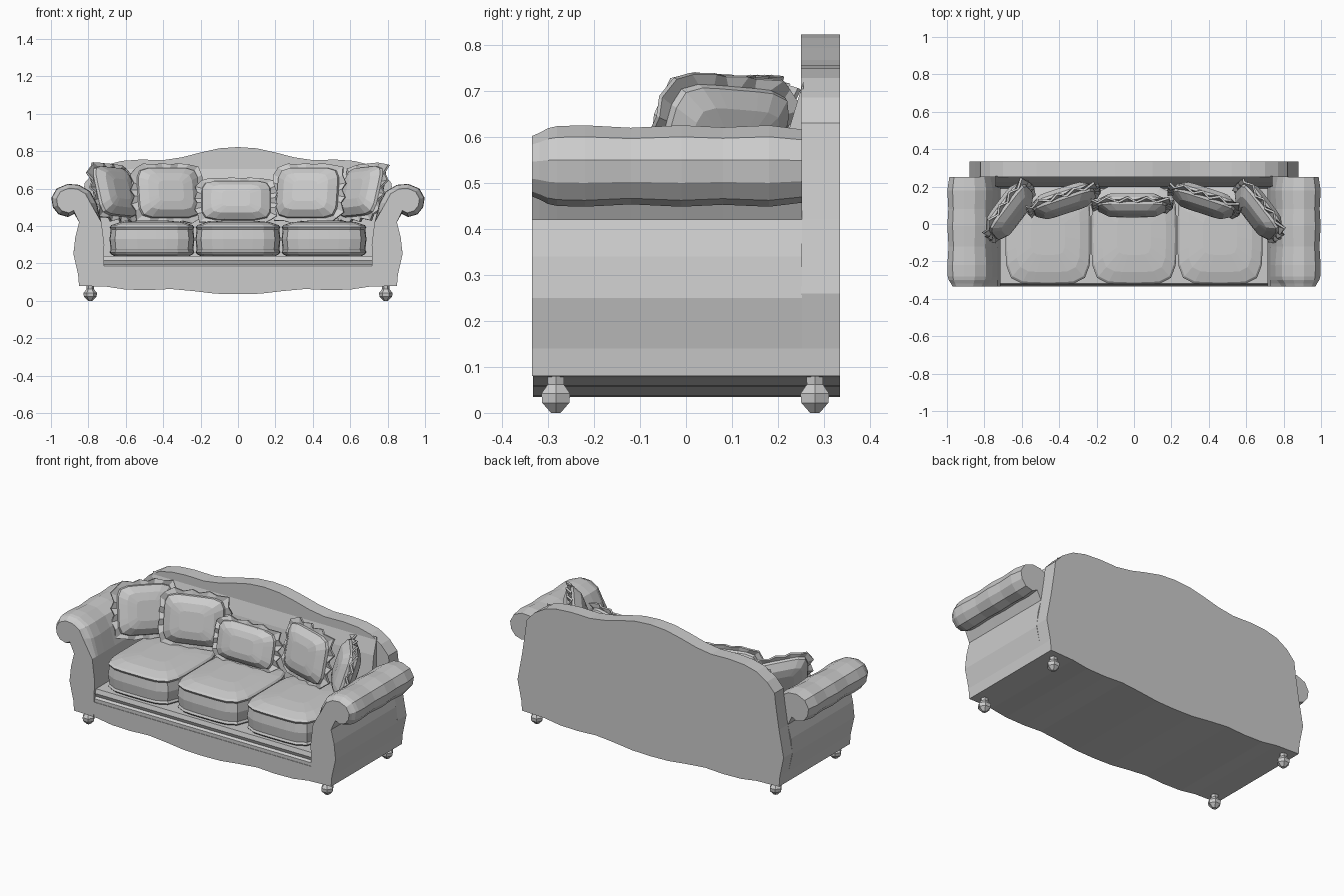
import bpy, bmesh, math
from mathutils import Matrix, Vector

if "Cube" in bpy.data.objects:
    bpy.data.objects.remove(bpy.data.objects["Cube"])


def loft(name, rings, matrix=None):
    """Skin a list of equal-length point rings and cap both ends."""
    bm = bmesh.new()
    vr = [[bm.verts.new(p) for p in ring] for ring in rings]
    n = len(vr[0])
    for a, b in zip(vr, vr[1:]):
        for i in range(n):
            j = (i + 1) % n
            bm.faces.new((a[i], a[j], b[j], b[i]))
    bm.faces.new(vr[0])
    bm.faces.new(vr[-1])
    bmesh.ops.recalc_face_normals(bm, faces=bm.faces)
    if matrix:
        bm.transform(matrix)
    me = bpy.data.meshes.new(name)
    bm.to_mesh(me)
    bm.free()
    ob = bpy.data.objects.new(name, me)
    bpy.context.collection.objects.link(ob)
    return ob


def prism(name, profile, y0, y1):
    return loft(name, [[(x, y, z) for x, z in profile] for y in (y0, y1)])


def mirrored(half):
    """Right half from the centre outwards -> full run from left to right."""
    return [(-x, z) for x, z in reversed(half) if x > 0] + half


def squircle(hw, hh, power, n=28):
    pts = []
    for i in range(n):
        a = 2 * math.pi * (i + 0.5) / n
        c, s = math.cos(a), math.sin(a)
        r = (abs(c) ** power + abs(s) ** power) ** (-1 / power)
        pts.append((hw * c * r, hh * s * r))
    return pts


# shared wavy lower edge
wave = mirrored([(0, .035), (.12, .038), (.24, .052), (.36, .063), (.48, .057),
                 (.6, .06), (.7, .075), (.85, .08)])

# base and front rail
prism("base", wave + [(.85, .165), (-.85, .165)], -.333, .26)
rail = [(-.33, .16), (-.33, .185), (-.318, .195), (-.326, .215), (-.318, .24), (.25, .24), (.25, .16)]
loft("front_rail", [[(x, y, z) for y, z in rail] for x in (-.74, .74)])

# camelback rear panel
crown = mirrored([(0, .822), (.1, .815), (.2, .793), (.3, .767), (.4, .752), (.52, .755),
                  (.62, .748), (.7, .728), (.77, .685), (.82, .63), (.83, .55),
                  (.85, .42), (.88, .26), (.855, .14)])
prism("back_panel", wave + crown[::-1], .25, .335)

# padded inner back, sloping forward
pad = [(.19, .24), (.2, .45), (.225, .62), (.255, .72), (.27, .24)]
loft("inner_back", [[(x, y, z) for y, z in pad] for x in (-.74, .74)])

# scrolled arms with bulging rolls
arm = [(.72, .08), (.85, .08), (.855, .14), (.88, .25), (.87, .34), (.85, .42),
       (.875, .465), (.91, .448), (.96, .462), (.99, .5), (.998, .55), (.97, .6),
       (.91, .625), (.85, .62), (.79, .585), (.755, .52), (.73, .42), (.715, .3)]
stations = [(-.335, .74), (-.318, .82), (-.3, .93), (-.28, .98), (-.22, 1.0), (-.12, .94),
            (-.01, 1.0), (.08, .95), (.18, 1.0), (.252, .9)]
for side, sx in (("left", -1), ("right", 1)):
    rings = []
    for y, s in stations:
        ring = []
        for x, z in arm:
            if z > .43:
                x, z = .89 + (x - .89) * s, .535 + (z - .535) * s
            ring.append((sx * x, y, z))
        rings.append(ring)
    loft(side + "_arm", rings)

# bun feet
for side, sx in (("left", -1), ("right", 1)):
    for end, y in (("front", -.283), ("back", .28)):
        rings = [[(sx * .79 + r * math.cos(k * math.pi / 3), y + r * math.sin(k * math.pi / 3), z)
                  for k in range(6)]
                 for z, r in ((0, .012), (.022, .034), (.042, .036), (.062, .02), (.09, .022))]
        loft(side + "_" + end + "_foot", rings)

# seat cushions with welted edges
levels = [(.238, .88), (.25, .97), (.26, 1.0), (.272, .975), (.33, 1.0), (.382, .975),
          (.394, 1.0), (.404, .96), (.42, .75), (.428, .4)]
for name, x in (("left", -.46), ("middle", 0), ("right", .46)):
    rings = [[(x + px * s, -.06 + py * s, z) for px, py in squircle(.227, .262, 5)]
             for z, s in levels]
    loft(name + "_seat_cushion", rings)


# throw pillows with a ruffled border
def pillow(name, loc, hw, hh, yaw, lean, roll=0, thick=.055):
    rings = []
    for d, s in ((-1, .35), (-.85, .62), (-.35, .84), (-.1, .86), (-.1, 1.0),
                 (.1, 1.0), (.1, .86), (.35, .84), (.85, .62), (1, .35)):
        ring = []
        for i, (px, pz) in enumerate(squircle(hw, hh, 6)):
            ruffle = (.012 if i % 2 else -.012) if s == 1.0 else 0
            pinch = 1 + (.03 if i % 2 else -.03) * (s == 1.0)
            ring.append((px * s * pinch, d * thick + ruffle, pz * s * pinch))
        rings.append(ring)
    m = (Matrix.Translation(Vector(loc)) @ Matrix.Rotation(math.radians(yaw), 4, 'Z')
         @ Matrix.Rotation(math.radians(-lean), 4, 'X') @ Matrix.Rotation(math.radians(roll), 4, 'Y'))
    loft(name, rings, m)


pillow("centre_pillow", (-.01, .1, .535), .215, .125, 0, 14)
for side, sx in (("left", -1), ("right", 1)):
    pillow(side + "_inner_pillow", (sx * .375, .125, .575), .2, .16, -sx * 18, 12, 0, .06)
    pillow(side + "_outer_pillow", (sx * .665, .07, .58), .185, .16, -sx * 54, 18, -sx * 4, .06)
